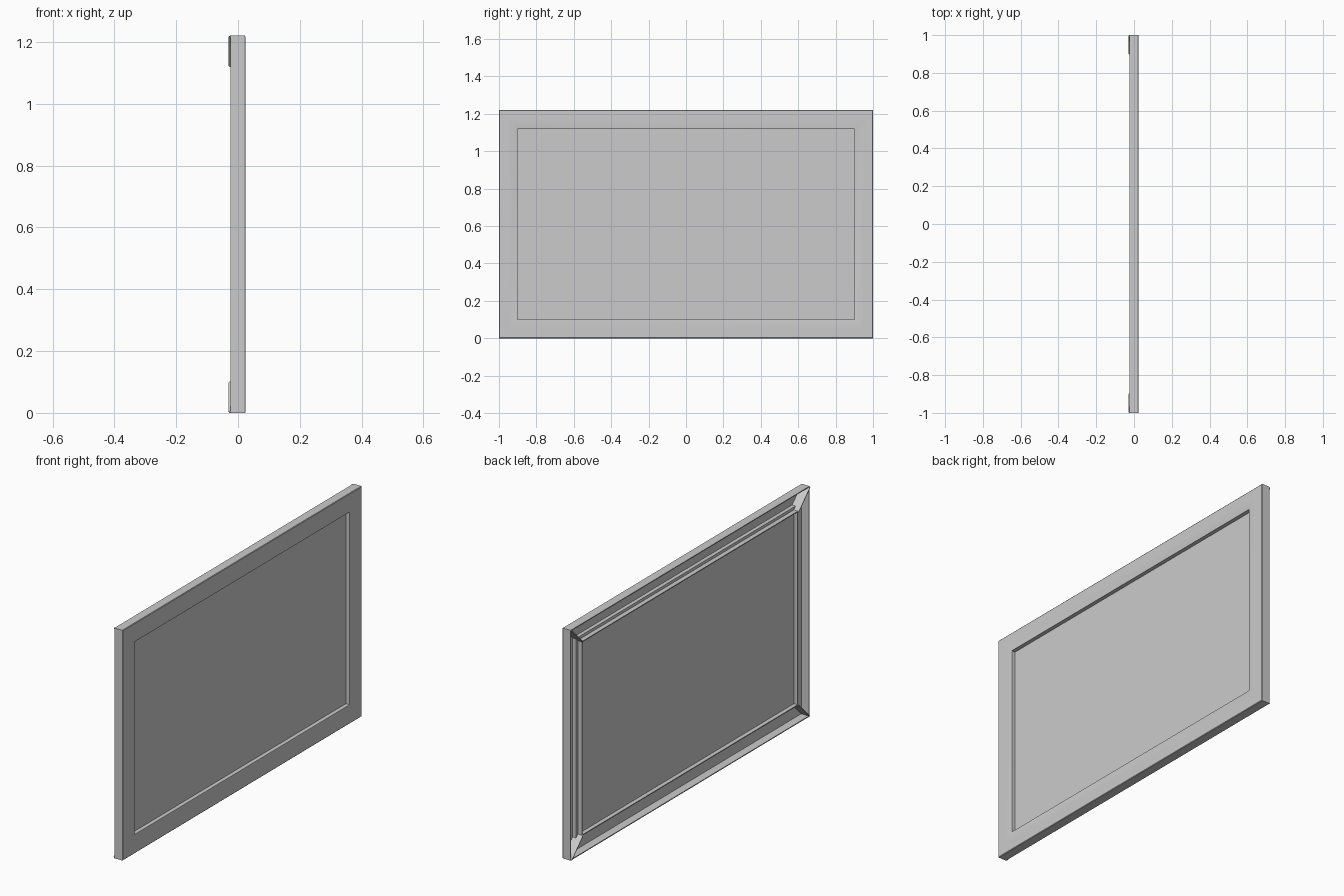
import bpy, bmesh, math
from mathutils import Vector, Matrix

if "Cube" in bpy.data.objects:
    bpy.data.objects.remove(bpy.data.objects["Cube"])

INNER_Y, INNER_Z, MID_Z = 0.9, 0.51, 0.61   # half opening and centre height
CORNERS = [(-1, -1), (1, -1), (1, 1), (-1, 1)]


def finish(name, bm, smooth=False):
    bmesh.ops.recalc_face_normals(bm, faces=bm.faces)
    mesh = bpy.data.meshes.new(name)
    bm.to_mesh(mesh)
    bm.free()
    obj = bpy.data.objects.new(name, mesh)
    bpy.context.collection.objects.link(obj)
    if smooth:
        bpy.ops.object.select_all(action='DESELECT')
        obj.select_set(True)
        bpy.context.view_layer.objects.active = obj
        bpy.ops.object.shade_smooth_by_angle(angle=math.radians(30))
    return obj


def frame_point(u, x, sy, sz):
    return Vector((x, sy * (INNER_Y + u), MID_Z + sz * (INNER_Z + u)))


# Frame: hollow moulding profile (outward distance, x), open at the back
profile = [
    (0.0, -0.024), (0.0, 0.023), (0.003, 0.0245), (0.05, 0.025),
    (0.097, 0.0245), (0.1, 0.022), (0.1, -0.024),        # visible front and outer edge
    (0.095, -0.024), (0.095, 0.020), (0.02, 0.020),      # channel
    (0.02, 0.0), (0.005, 0.0), (0.005, -0.024),          # stepped inner wall
]
bm = bmesh.new()
rings = [[bm.verts.new(frame_point(u, x, *c)) for u, x in profile] for c in CORNERS]
n = len(profile)
for i in range(4):
    a, b = rings[i], rings[(i + 1) % 4]
    for j in range(n):
        k = (j + 1) % n
        bm.faces.new((a[j], b[j], b[k], a[k]))
finish("frame_moulding", bm, smooth=True)

# Panel: thin sheet held midway in the inner wall
bm = bmesh.new()
bmesh.ops.create_cube(bm, size=1, matrix=Matrix.Translation((0, 0, MID_Z))
                      @ Matrix.Diagonal((0.004, 2 * INNER_Y + 0.004, 2 * INNER_Z + 0.004, 1)))
finish("display_panel", bm)

# Mitre plates: thin diagonal webs across each corner, proud of the back
plate_outline = [(0.0, -0.026), (0.004, -0.03), (0.096, -0.03), (0.0995, -0.026),
                 (0.0995, 0.022), (0.0, 0.022)]
for i, (sy, sz) in enumerate(CORNERS):
    bm = bmesh.new()
    offset = Vector((0, sy, -sz)) * 0.0015
    sides = []
    for s in (-1, 1):
        sides.append([bm.verts.new(frame_point(u, x, sy, sz) + s * offset)
                      for u, x in plate_outline])
        bm.faces.new(sides[-1])
    m = len(plate_outline)
    for j in range(m):
        k = (j + 1) % m
        bm.faces.new((sides[0][j], sides[0][k], sides[1][k], sides[1][j]))
    # keep the plate inside the frame's outer bounds
    for v in bm.verts:
        v.co.y = max(-1, min(1, v.co.y))
        v.co.z = max(0, min(2 * MID_Z, v.co.z))
    finish(f"mitre_plate_{i + 1}", bm)
